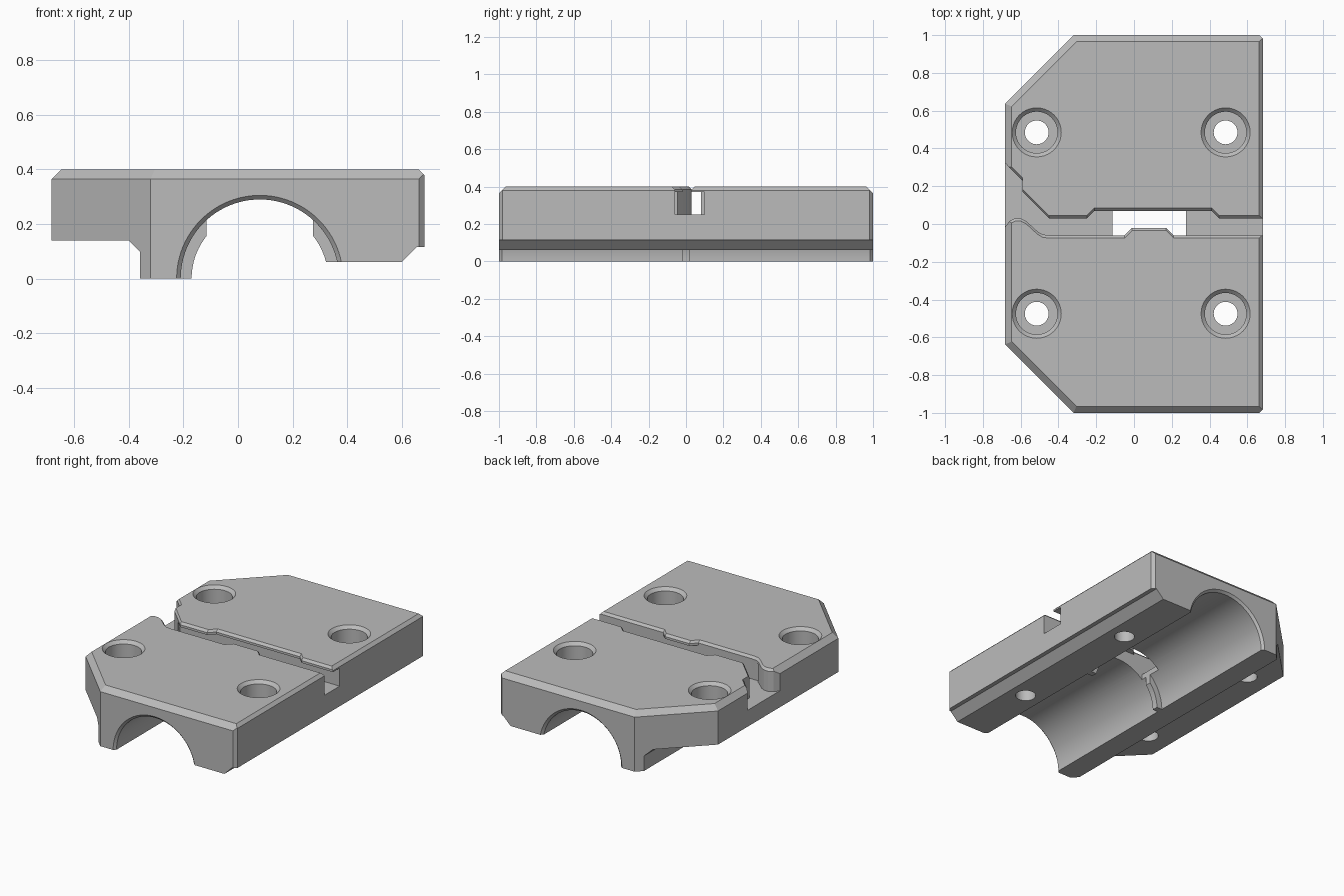
import bpy, bmesh, math
from mathutils import Vector

if "Cube" in bpy.data.objects:
    bpy.data.objects.remove(bpy.data.objects["Cube"])

grey = bpy.data.materials.new("plain_grey")
grey.use_nodes = True
grey.diffuse_color = (0.5, 0.5, 0.5, 1)
grey.node_tree.nodes["Principled BSDF"].inputs["Base Color"].default_value = (0.5, 0.5, 0.5, 1)

BORE_X, BORE_R = 0.08, 0.29
TOP = 0.40


def to_object(name, bm):
    bmesh.ops.recalc_face_normals(bm, faces=bm.faces)
    mesh = bpy.data.meshes.new(name)
    bm.to_mesh(mesh)
    bm.free()
    mesh.materials.append(grey)
    obj = bpy.data.objects.new(name, mesh)
    bpy.context.collection.objects.link(obj)
    return obj


def loft(rings):
    """Closed solid through rings of matching points."""
    bm = bmesh.new()
    loops = [[bm.verts.new(p) for p in ring] for ring in rings]
    n = len(loops[0])
    for a, b in zip(loops, loops[1:]):
        for i in range(n):
            j = (i + 1) % n
            bm.faces.new((a[i], a[j], b[j], b[i]))
    bm.faces.new(loops[0][::-1])
    bm.faces.new(loops[-1])
    return bm


def extrude_y(profile, y0, y1):
    return loft([[(x, y, z) for x, z in profile] for y in (y0, y1)])


def circle(cx, cy, r, n):
    return [(cx + r * math.cos(2 * math.pi * i / n), cy + r * math.sin(2 * math.pi * i / n))
            for i in range(n)]


def box(x0, x1, y0, y1, z0, z1):
    return extrude_y([(x0, z0), (x1, z0), (x1, z1), (x0, z1)], y0, y1)


def subtract(target, bm):
    cutter = to_object("cutter", bm)
    cutter.hide_render = True
    mod = target.modifiers.new("cut", "BOOLEAN")
    mod.operation, mod.solver, mod.object = "DIFFERENCE", "EXACT", cutter
    bpy.context.view_layer.objects.active = target
    bpy.ops.object.modifier_apply(modifier=mod.name)
    bpy.data.objects.remove(cutter)


def slice_off(bm, point, normal):
    cut = bmesh.ops.bisect_plane(bm, geom=bm.verts[:] + bm.edges[:] + bm.faces[:],
                                 plane_co=point, plane_no=Vector(normal).normalized(),
                                 clear_outer=True)
    edges = [e for e in cut["geom_cut"] if isinstance(e, bmesh.types.BMEdge)]
    bmesh.ops.holes_fill(bm, edges=edges, sides=0)


# Clamp body: stepped cross-section, then trimmed corners and chamfers
section = [(-0.36, 0), (0.18, 0), (0.18, 0.06), (0.60, 0.06), (0.655, 0.115), (0.683, 0.115),
           (0.683, 0.38), (0.663, TOP), (-0.648, TOP), (-0.683, 0.365), (-0.683, 0.14),
           (-0.40, 0.14), (-0.36, 0.10)]
bm = extrude_y(section, -1, 1)
for s in (-1, 1):
    slice_off(bm, (-0.32, s, 0), (-1, s, 0))
    slice_off(bm, (0.663, s, 0), (1, s, 0))
    slice_off(bm, (0, s, 0.365), (0, s, 1))
    slice_off(bm, (-0.32, s, 0.365), (-0.707, 0.707 * s, 1))
body = to_object("clamp_body", bm)

# Pipe bore with chamfered mouths
bore_steps = [(-1.02, 0.325), (-0.985, BORE_R), (0.985, BORE_R), (1.02, 0.325)]
subtract(body, loft([[(x, y, z) for x, z in circle(BORE_X, 0, r, 96)] for y, r in bore_steps]))

# Cable channel across the top, with softened rim
back = [(0.80, 0.03), (0.45, 0.03), (0.41, 0.07), (-0.21, 0.07), (-0.25, 0.03), (-0.45, 0.03),
        (-0.59, 0.17), (-0.59, 0.23), (-0.80, 0.44)]
front = [(-0.80, -0.14), (-0.685, -0.02), (-0.66, 0.015), (-0.63, 0.03), (-0.60, 0.03),
         (-0.57, 0.015), (-0.51, -0.04), (-0.485, -0.055), (-0.45, -0.06), (-0.05, -0.06),
         (-0.01, -0.02), (0.17, -0.02), (0.21, -0.06), (0.80, -0.06)]


def channel_ring(z, grow):
    return ([(x, y + grow, z) for x, y in back] + [(x, y - grow, z) for x, y in front])


subtract(body, loft([channel_ring(0.25, 0), channel_ring(0.385, 0), channel_ring(0.43, 0.045)]))

# Undercut beneath the channel lip, and window down into the bore
subtract(body, box(-0.50, 0.80, -0.06, 0.10, 0.25, 0.37))
subtract(body, box(-0.115, 0.275, -0.06, 0.10, 0.10, 0.30))

# Four counterbored bolt holes
hole_steps = [(-0.05, 0.063), (0.255, 0.063), (0.255, 0.11), (0.38, 0.11), (0.42, 0.15)]
for x in (-0.515, 0.485):
    for y in (-0.475, 0.485):
        subtract(body, loft([[(px, py, z) for px, py in circle(x, y, r, 40)]
                             for z, r in hole_steps]))


# Locating ribs inside the bore
def rib(name, side, foot):
    inner, outer, reach, steps = 0.25, BORE_R + 0.004, 0.195, 12

    def arc(r):
        a0, a1 = math.asin(foot / r), math.acos(reach / r)
        angles = [a0 + (a1 - a0) * i / steps for i in range(steps + 1)]
        return [(BORE_X + side * r * math.cos(a), r * math.sin(a)) for a in angles]

    return to_object(name, extrude_y(arc(inner) + arc(outer)[::-1], -0.02, 0.02))


ribs = [rib("left_bore_rib", 1, 0.06), rib("right_bore_rib", -1, 0)]

# Smooth round surfaces, keep edges crisp
bpy.ops.object.select_all(action="DESELECT")
for obj in [body] + ribs:
    obj.select_set(True)
bpy.context.view_layer.objects.active = body
bpy.ops.object.shade_smooth_by_angle(angle=math.radians(25))
